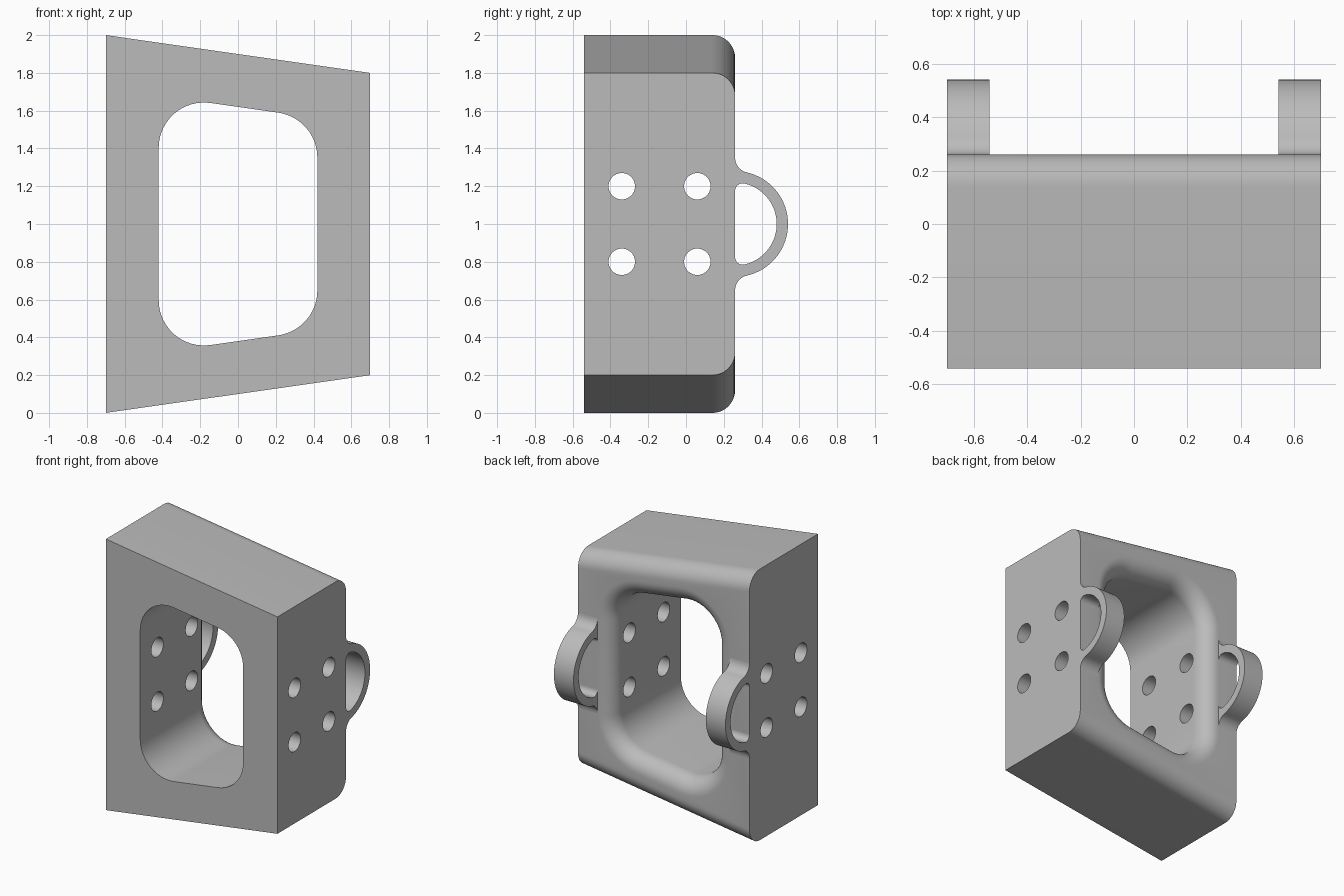
import bpy
import bmesh
from math import sin, cos, pi, atan, sqrt, tan
from mathutils import Matrix

if "Cube" in bpy.data.objects:
    bpy.data.objects.remove(bpy.data.objects["Cube"])

FRONT, BACK, HALF = -0.54, 0.26, 0.70
ROUND = 0.12              # rounding of the back edges
SLOPE = atan(1 / 7)       # tilt of the top and bottom
STEPS = 12

grey = bpy.data.materials.new("plain grey")
grey.use_nodes = True
colour = (0.5, 0.5, 0.5, 1)
grey.diffuse_color = colour
grey.node_tree.nodes["Principled BSDF"].inputs["Base Color"].default_value = colour


def finish(name, bm):
    bmesh.ops.recalc_face_normals(bm, faces=bm.faces)
    mesh = bpy.data.meshes.new(name)
    bm.to_mesh(mesh)
    bm.free()
    obj = bpy.data.objects.new(name, mesh)
    bpy.context.collection.objects.link(obj)
    mesh.materials.append(grey)
    return obj


def loft(name, sections):
    """Closed solid through matching (x, z) outlines placed at depths y."""
    bm = bmesh.new()
    rings = [[bm.verts.new((x, y, z)) for x, z in pts] for y, pts in sections]
    for a, b in zip(rings, rings[1:]):
        for i in range(len(a)):
            j = (i + 1) % len(a)
            bm.faces.new((a[i], a[j], b[j], b[i]))
    bm.faces.new(rings[0])
    bm.faces.new(rings[-1])
    return finish(name, bm)


def smooth(obj):
    bpy.ops.object.select_all(action='DESELECT')
    obj.select_set(True)
    bpy.context.view_layer.objects.active = obj
    bpy.ops.object.shade_smooth_by_angle(angle=0.5)


def block_outline(inset):
    d = inset / cos(SLOPE)
    return [(sx * HALF, 1 + sz * (0.9 - sx * 0.1 - d))
            for sx, sz in ((-1, -1), (1, -1), (1, 1), (-1, 1))]


def opening_outline(grow):
    """Tapered window with rounded corners, grown outward."""
    half, r = 0.42, 0.24
    pts = []
    for sx, sz, a0, a1 in ((1, 1, 0, pi / 2 - SLOPE), (-1, 1, pi / 2 - SLOPE, pi),
                           (-1, -1, pi, 1.5 * pi + SLOPE), (1, -1, 1.5 * pi + SLOPE, 2 * pi)):
        cx = sx * (half - r)
        cz = 1 + sz * (0.62 - cx * tan(SLOPE) - r / cos(SLOPE))
        for i in range(STEPS + 1):
            a = a0 + (a1 - a0) * i / STEPS
            pts.append((cx + (r + grow) * cos(a), cz + (r + grow) * sin(a)))
    return pts


# Block with rounded back edges, and the flared window cutter
curve = [(BACK - ROUND + ROUND * sin(t), ROUND * (1 - cos(t)))
         for t in (pi / 2 * i / STEPS for i in range(STEPS + 1))]
body = loft("body", [(FRONT, block_outline(0))] + [(y, block_outline(d)) for y, d in curve])
window = loft("window_cutter", [(FRONT - 0.1, opening_outline(0))]
              + [(y, opening_outline(d)) for y, d in curve]
              + [(BACK + 0.1, opening_outline(ROUND))])

# Bolt holes through both side walls
bm = bmesh.new()
for y in (-0.34, 0.06):
    for z in (0.8, 1.2):
        bmesh.ops.create_cone(bm, cap_ends=True, segments=40, radius1=0.07, radius2=0.07, depth=2,
                              matrix=Matrix.Translation((0, y, z)) @ Matrix.Rotation(pi / 2, 4, 'Y'))
holes = finish("hole_cutter", bm)

bpy.context.view_layer.objects.active = body
for cutter in (window, holes):
    cutter.hide_render = True
    mod = body.modifiers.new("cut", 'BOOLEAN')
    mod.operation, mod.solver, mod.object = 'DIFFERENCE', 'EXACT', cutter
    bpy.ops.object.modifier_apply(modifier=mod.name)
    bpy.data.objects.remove(cutter)
smooth(body)


def arch(radius, fillet, outward):
    """(y, z) path of a half ring blended into the back face."""
    reach = radius + fillet * outward
    rise = sqrt(reach ** 2 - fillet ** 2)
    meet = atan(rise / fillet)
    end = meet - pi if outward > 0 else meet
    blend = [(BACK + fillet + fillet * cos(a), 1 + rise + fillet * sin(a))
             for a in ((-pi if outward > 0 else pi) + (end + (pi if outward > 0 else -pi)) * i / 8
                       for i in range(9))]
    ring = [(BACK + radius * cos(a), 1 + radius * sin(a))
            for a in (meet * (1 - i / 24) for i in range(1, 25))]
    upper = blend + ring
    return upper + [(y, 2 - z) for y, z in reversed(upper[:-1])]


# Back loops, one on each side
outer, inner = arch(0.28, 0.08, 1), arch(0.22, 0.04, -1)
for name, side in (("left_loop", 1), ("right_loop", -1)):
    bm = bmesh.new()
    rows = [[bm.verts.new((side * x, y, z)) for x, (y, z) in
             ((0.54, o), (0.70, o), (0.70, i), (0.54, i))] for o, i in zip(outer, inner)]
    for a, b in zip(rows, rows[1:]):
        for k in range(4):
            m = (k + 1) % 4
            bm.faces.new((a[k], a[m], b[m], b[k]))
    smooth(finish(name, bm))
